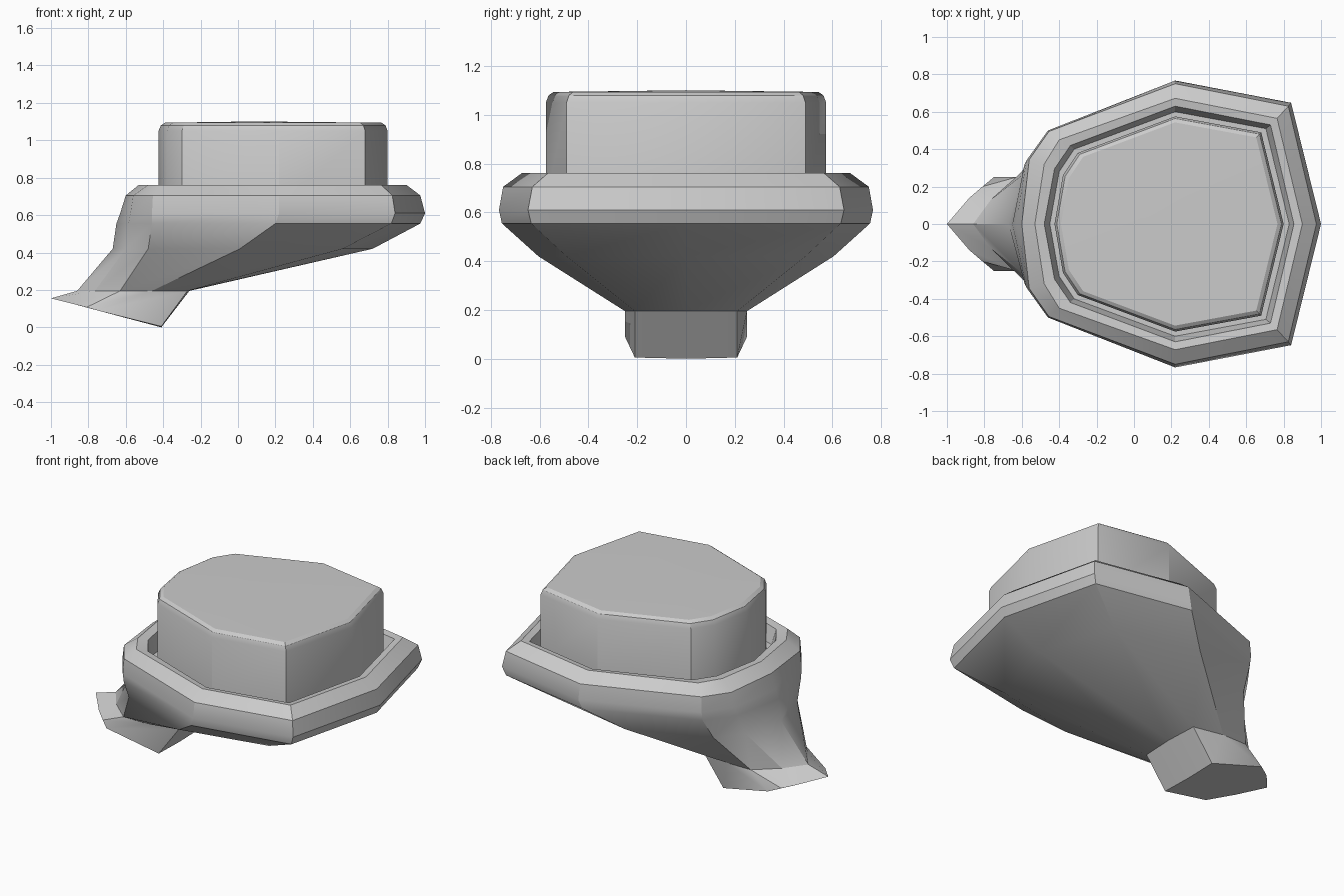
import bpy, bmesh
from mathutils import Vector

if "Cube" in bpy.data.objects:
    bpy.data.objects.remove(bpy.data.objects["Cube"])


def full_ring(half):
    """Complete a ring from its right-middle .. left-middle half by mirroring in y."""
    return half + [(x, -y, z) for x, y, z in half[-2:0:-1]]


def level(z, pts):
    return [(x, y, z) for x, y in pts]


def loft(name, rings, angle=30, top_rise=0.0):
    """Skin stacked rings, cap both ends; the last end gets a slightly raised centre."""
    bm = bmesh.new()
    loops = [[bm.verts.new(p) for p in full_ring(r)] for r in rings]
    n = len(loops[0])
    for a, b in zip(loops, loops[1:]):
        for i in range(n):
            j = (i + 1) % n
            bm.faces.new((a[i], a[j], b[j], b[i]))
    bm.faces.new(loops[0][::-1])
    if top_rise:
        c = sum((v.co for v in loops[-1]), Vector()) / n
        hub = bm.verts.new((c.x, 0, c.z + top_rise))
        for i in range(n):
            bm.faces.new((loops[-1][i], loops[-1][(i + 1) % n], hub))
    else:
        bm.faces.new(loops[-1])
    bmesh.ops.recalc_face_normals(bm, faces=bm.faces)
    me = bpy.data.meshes.new(name)
    bm.to_mesh(me)
    bm.free()
    ob = bpy.data.objects.new(name, me)
    bpy.context.collection.objects.link(ob)
    bpy.ops.object.select_all(action='DESELECT')
    ob.select_set(True)
    bpy.context.view_layer.objects.active = ob
    bpy.ops.object.shade_smooth_by_angle(angle=angle * 3.14159 / 180)
    return ob


# Shared cap outline: right middle, right corner, side, left corner, left, left middle
cap_pts = [(0.80, 0), (0.68, 0.49), (0.22, 0.575), (-0.30, 0.38), (-0.38, 0.26), (-0.425, 0)]


def scaled(pts, s, cx=0.2):
    return [(cx + (x - cx) * s, y * s) for x, y in pts]


# Housing: slanted foot, neck, flared bowl, chamfered rim and groove
foot = [(-0.41, 0, 0.0), (-0.41, 0.21, 0.005), (-0.75, 0.25, 0.09),
        (-0.81, 0.20, 0.107), (-0.88, 0.14, 0.125), (-1.0, 0, 0.155)]
neck = level(0.195, [(-0.26, 0), (-0.27, 0.21), (-0.46, 0.25),
                     (-0.63, 0.25), (-0.765, 0.13), (-0.86, 0)])
bowl = level(0.42, [(0.72, 0), (0.56, 0.49), (0.01, 0.605),
                    (-0.48, 0.41), (-0.60, 0.26), (-0.67, 0)])
brim_low = level(0.555, [(0.975, 0), (0.82, 0.635), (0.20, 0.755),
                         (-0.46, 0.49), (-0.585, 0.32), (-0.65, 0)])
brim_mid = level(0.61, [(1.0, 0), (0.84, 0.648), (0.22, 0.767),
                        (-0.46, 0.50), (-0.575, 0.34), (-0.63, 0)])
brim_high = level(0.705, [(0.975, 0), (0.825, 0.63), (0.22, 0.75),
                          (-0.455, 0.495), (-0.56, 0.345), (-0.60, 0)])
rim_outer = level(0.762, [(0.90, 0), (0.765, 0.565), (0.22, 0.672),
                          (-0.40, 0.45), (-0.48, 0.32), (-0.53, 0)])
rim_inner_pts = [(0.855, 0), (0.73, 0.53), (0.22, 0.63),
                 (-0.34, 0.42), (-0.425, 0.295), (-0.48, 0)]
groove = [(0.83, 0), (0.705, 0.51), (0.22, 0.60), (-0.32, 0.40), (-0.40, 0.28), (-0.45, 0)]
loft("housing", [foot, neck, bowl, brim_low, brim_mid, brim_high, rim_outer,
                 level(0.755, rim_inner_pts), level(0.66, groove)])

# Cap: straight wall with softened top edge
loft("cap", [level(0.64, cap_pts), level(1.05, cap_pts),
             level(1.08, scaled(cap_pts, 0.98)),
             level(1.094, scaled(cap_pts, 0.945))], top_rise=0.007)
